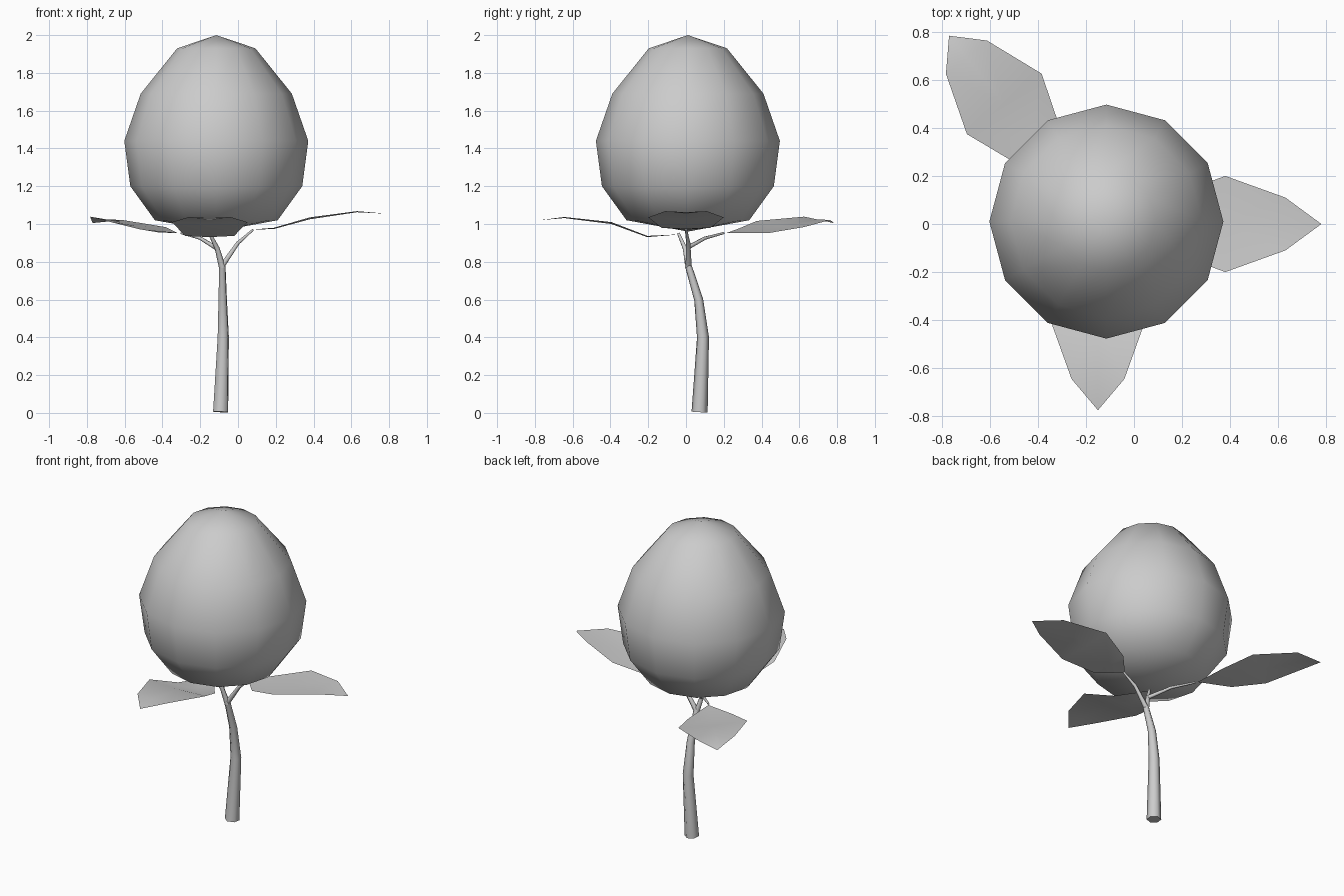
import bpy
import bmesh
from math import cos, sin, pi, radians
from mathutils import Vector

cube = bpy.data.objects.get("Cube")
if cube:
    bpy.data.objects.remove(cube)

# One plain grey for the whole plant
GREY = (0.6, 0.6, 0.6, 1)
grey = bpy.data.materials.new("plain grey")
grey.use_nodes = True
grey.diffuse_color = GREY
grey.node_tree.nodes["Principled BSDF"].inputs["Base Color"].default_value = GREY


def add_mesh(name, bm):
    bmesh.ops.recalc_face_normals(bm, faces=bm.faces)
    for face in bm.faces:
        face.smooth = True
    mesh = bpy.data.meshes.new(name)
    bm.to_mesh(mesh)
    bm.free()
    mesh.materials.append(grey)
    obj = bpy.data.objects.new(name, mesh)
    bpy.context.collection.objects.link(obj)
    return obj


def bud(name, center, profile, sides=12):
    """Egg shape turned from (radius, height) pairs between two poles."""
    bm = bmesh.new()
    (_, low), *middle, (_, high) = profile
    rings = [[bm.verts.new((center[0] + r * cos(2 * pi * i / sides),
                            center[1] + r * sin(2 * pi * i / sides), z))
              for i in range(sides)] for r, z in middle]
    bottom = bm.verts.new((*center, low))
    top = bm.verts.new((*center, high))
    for i in range(sides):
        j = (i + 1) % sides
        for a, b in zip(rings, rings[1:]):
            bm.faces.new((a[i], a[j], b[j], b[i]))
        bm.faces.new((rings[0][j], rings[0][i], bottom))
        bm.faces.new((rings[-1][i], rings[-1][j], top))
    return add_mesh(name, bm)


def leaf(name, middle, angle, base_reach, heights, tilt=0.0, tip_reach=0.4):
    """Thin pointed blade; middle is the widest point, angle its heading."""
    along = Vector((cos(radians(angle)), sin(radians(angle)), 0))
    across = Vector((-along.y, along.x, 0))
    origin = Vector((*middle, 0))
    stations = [(-base_reach, 0), (-0.19, 0.13), (0, 0.2), (0.25, 0.11), (tip_reach, 0)]
    bm = bmesh.new()
    rows = []
    for (reach, half), z in zip(stations, heights):
        dip = 0.05 * half
        mid = origin + along * reach + Vector((0, 0, z - dip))
        row = [bm.verts.new(mid)]
        if half:
            for side in (1, -1):
                lift = Vector((0, 0, dip + side * tilt * half))
                row.append(bm.verts.new(mid + across * half * side + lift))
        rows.append(row)
    for a, b in zip(rows, rows[1:]):
        for side in (1, 2):
            corners = [a[0]] + a[side:side + 1] + b[side:side + 1] + [b[0]]
            bm.faces.new(corners)
    return add_mesh(name, bm)


def tube(name, points):
    """Tapered stalk through (x, y, z, radius) points."""
    curve = bpy.data.curves.new(name, "CURVE")
    curve.dimensions = "3D"
    curve.bevel_depth = 1
    curve.bevel_resolution = 1
    curve.use_fill_caps = True
    spline = curve.splines.new("POLY")
    spline.points.add(len(points) - 1)
    for p, (x, y, z, r) in zip(spline.points, points):
        p.co = (x, y, z, 1)
        p.radius = r
    curve.materials.append(grey)
    obj = bpy.data.objects.new(name, curve)
    bpy.context.collection.objects.link(obj)
    bpy.ops.object.select_all(action="DESELECT")
    obj.select_set(True)
    bpy.context.view_layer.objects.active = obj
    bpy.ops.object.convert(target="MESH")
    bpy.ops.object.shade_smooth_by_angle(angle=radians(65))


# Flower bud
bud("bud", (-0.115, 0.01),
    [(0, 0.96), (0.325, 1.02), (0.455, 1.2), (0.487, 1.44),
     (0.4, 1.69), (0.207, 1.93), (0, 2.0)])

# Stem and its three branches
tube("stem", [(-0.092, 0.072, 0.005, 0.043), (-0.078, 0.09, 0.4, 0.032),
              (-0.081, 0.067, 0.6, 0.024), (-0.083, 0.012, 0.78, 0.018)])
tube("front_branch", [(-0.083, 0.012, 0.77, 0.018), (-0.11, -0.005, 0.87, 0.013),
                      (-0.15, -0.04, 0.95, 0.008)])
tube("left_branch", [(-0.083, 0.014, 0.78, 0.016), (0.0, 0.012, 0.9, 0.011),
                     (0.08, 0.0, 0.97, 0.006)])
tube("back_branch", [(-0.11, 0.0, 0.87, 0.012), (-0.2, 0.1, 0.925, 0.009),
                     (-0.3, 0.2, 0.952, 0.006)])

# Leaves
leaf("left_leaf", (0.38, 0), 0, 0.31, (0.97, 0.98, 1.035, 1.068, 1.055))
leaf("front_leaf", (-0.15, -0.395), -90, 0.36, (0.945, 0.937, 1.01, 1.037, 1.02),
     tip_reach=0.38)
leaf("back_leaf", (-0.54, 0.5), 129, 0.37, (0.952, 0.962, 1.0, 1.03, 1.005),
     tilt=0.08, tip_reach=0.365)
